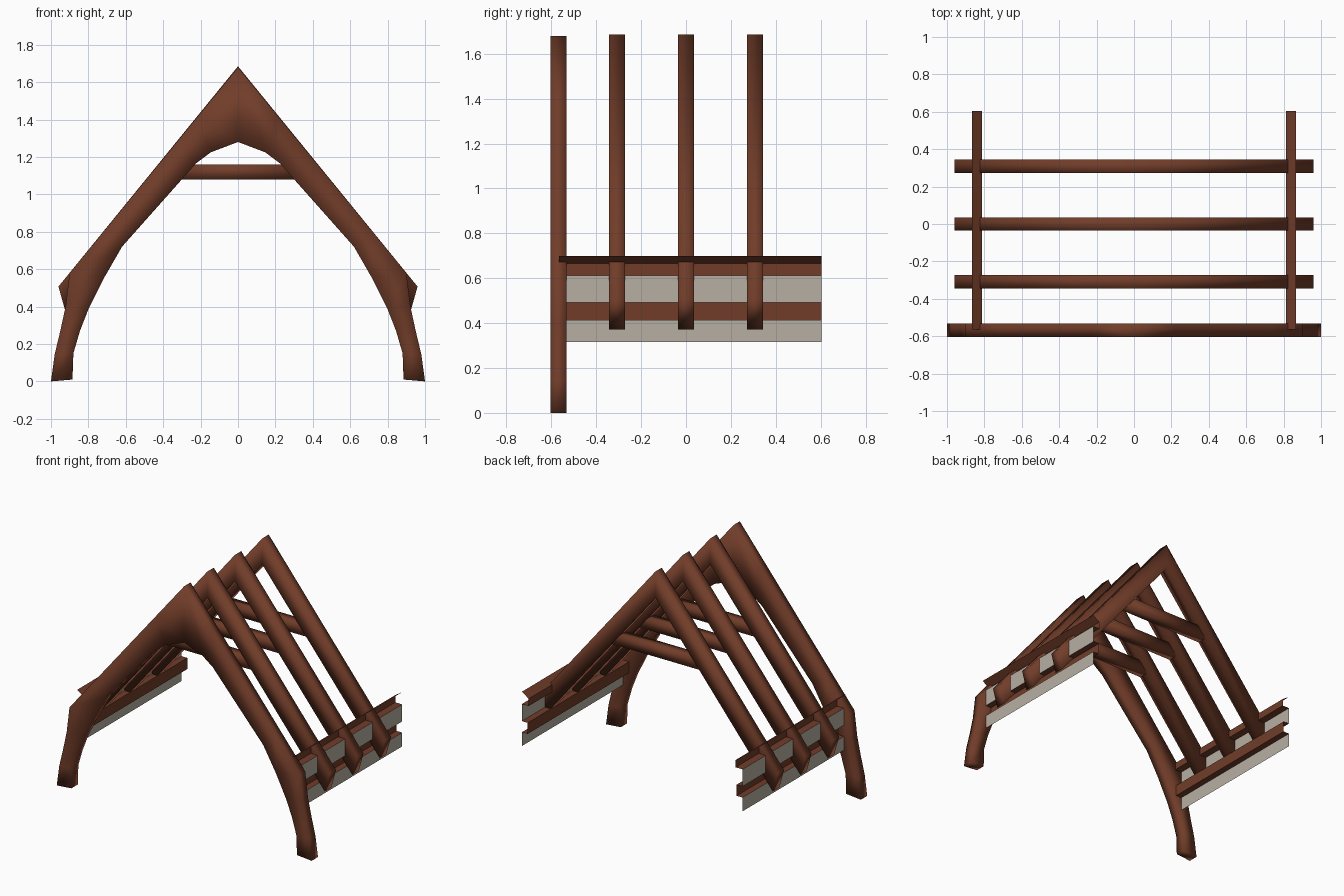
import bpy, bmesh

if "Cube" in bpy.data.objects:
    bpy.data.objects.remove(bpy.data.objects["Cube"])


def mat(name, col):
    m = bpy.data.materials.new(name)
    m.diffuse_color = (*col, 1)
    m.use_nodes = True
    m.node_tree.nodes["Principled BSDF"].inputs["Base Color"].default_value = m.diffuse_color
    return m


oak = mat("oak_brown", (0.165, 0.046, 0.022))
plaster = mat("plaster_grey", (0.47, 0.43, 0.37))


def finish(bm, name, material, smooth):
    bmesh.ops.recalc_face_normals(bm, faces=bm.faces)
    for f in bm.faces:
        f.smooth = smooth
    me = bpy.data.meshes.new(name)
    bm.to_mesh(me)
    bm.free()
    me.materials.append(material)
    ob = bpy.data.objects.new(name, me)
    bpy.context.collection.objects.link(ob)
    return ob


def arch(name, outer, inner, y0, y1):
    """Symmetric timber frame: outer/inner half profiles run apex to foot."""
    def full(p):
        return [(-x, z) for x, z in reversed(p[1:])] + list(p)
    bm = bmesh.new()
    rings = [[bm.verts.new((x, y, z)) for (x, z), y in
              ((o, y0), (i, y0), (i, y1), (o, y1))]
             for o, i in zip(full(outer), full(inner))]
    for a, b in zip(rings, rings[1:]):
        for k in range(4):
            n = (k + 1) % 4
            bm.faces.new((a[k], a[n], b[n], b[k]))
    bm.faces.new(rings[0])
    bm.faces.new(rings[-1][::-1])
    return finish(bm, name, oak, True)


def sheet(name, profile, side, material, y0=-0.565, y1=0.603):
    """Open x-z profile swept along y, without end caps."""
    bm = bmesh.new()
    rows = [[bm.verts.new((side * x, y, z)) for y in (y0, y1)] for x, z in profile]
    for a, b in zip(rows, rows[1:]):
        bm.faces.new((a[0], a[1], b[1], b[0]) if side > 0 else (b[0], b[1], a[1], a[0]))
    me = bpy.data.meshes.new(name)
    bm.to_mesh(me)
    bm.free()
    me.materials.append(material)
    ob = bpy.data.objects.new(name, me)
    bpy.context.collection.objects.link(ob)


# Curved cruck frame at the front
inner = [(0, 1.28), (0.145, 1.225), (0.225, 1.165), (0.30, 1.08), (0.62, 0.72),
         (0.715, 0.555), (0.80, 0.385), (0.845, 0.27), (0.88, 0.15), (0.885, 0.01)]
outer = [(x, 1.68 - 1.222 * x) for x in (0, 0.22, 0.32, 0.42, 0.73, 0.90)]
outer += [(0.922, 0.40), (0.95, 0.27), (0.98, 0.145), (1.0, 0.0)]
arch("cruck_frame", outer, inner, -0.603, -0.532)

# Three rafter pairs, each with a collar beam
for n, y in enumerate((-0.308, 0, 0.308)):
    arch(f"rafter_pair_{n + 1}", [(0, 1.685), (0.96, 0.507)],
         [(0, 1.501), (0.922, 0.372)], y - 0.036, y + 0.036)
    bm = bmesh.new()
    bmesh.ops.create_cube(bm, size=1)
    for v in bm.verts:
        v.co.x *= 0.70
        v.co.y = v.co.y * 0.07 + y
        v.co.z = v.co.z * 0.08 + 1.12
    finish(bm, f"collar_beam_{n + 1}", oak, True)

# Side walls: channel-shaped plate and rail with plaster panels between
for side, tag in ((1, "right"), (-1, "left")):
    sheet(f"wall_plate_{tag}", [(0.866, 0.613), (0.812, 0.613), (0.812, 0.665), (0.866, 0.70)], side, oak)
    sheet(f"wall_rail_{tag}", [(0.866, 0.413), (0.82, 0.413), (0.82, 0.492), (0.866, 0.492)], side, oak)
    sheet(f"upper_panel_{tag}", [(0.866, 0.492), (0.866, 0.613)], side, plaster)
    sheet(f"lower_panel_{tag}", [(0.866, 0.315), (0.866, 0.413)], side, plaster)
